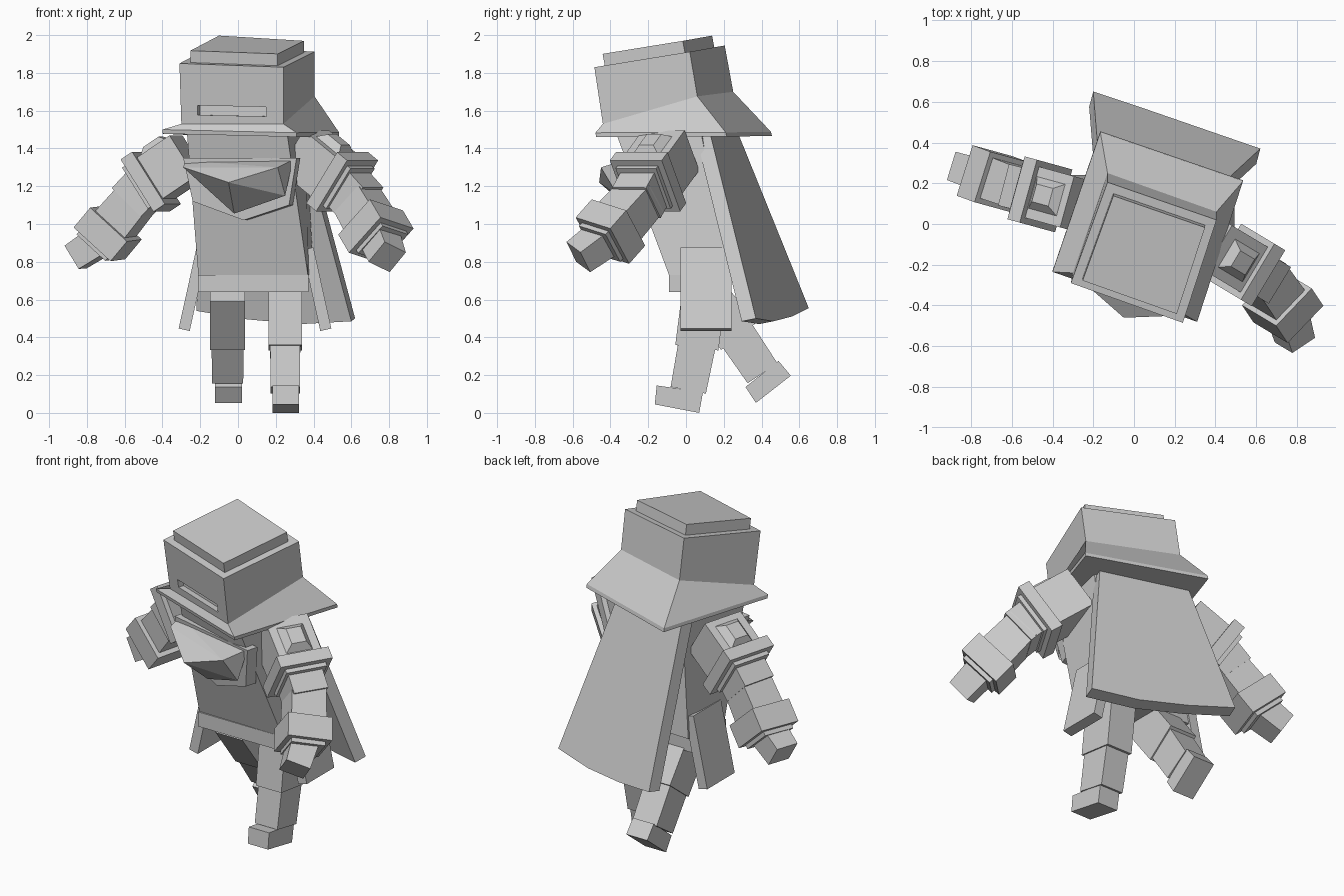
import bpy, bmesh
from mathutils import Vector as V

if "Cube" in bpy.data.objects:
    bpy.data.objects.remove(bpy.data.objects["Cube"])


def finish(name, bm):
    bmesh.ops.recalc_face_normals(bm, faces=bm.faces)
    mesh = bpy.data.meshes.new(name)
    bm.to_mesh(mesh)
    bm.free()
    ob = bpy.data.objects.new(name, mesh)
    bpy.context.collection.objects.link(ob)
    return ob


def loft(name, *rings):
    """Closed solid through rings with equal point counts."""
    bm = bmesh.new()
    vs = [[bm.verts.new(p) for p in r] for r in rings]
    n = len(vs[0])
    for a, b in zip(vs, vs[1:]):
        for i in range(n):
            j = (i + 1) % n
            bm.faces.new((a[i], a[j], b[j], b[i]))
    bm.faces.new(vs[0])
    bm.faces.new(vs[-1])
    return finish(name, bm)


def hull(name, pts):
    bm = bmesh.new()
    for p in pts:
        bm.verts.new(p)
    bmesh.ops.convex_hull(bm, input=bm.verts)
    return finish(name, bm)


def segment(name, p, q, a, b=None, ref=None):
    """Tapered box from p to q; a and b are (width, depth) at each end."""
    p, q = V(p), V(q)
    b = b or a
    axis = (q - p).normalized()
    side = V(ref) if ref else V((0, 0, 1)).cross(axis)
    side = (side - axis * side.dot(axis)).normalized()
    other = axis.cross(side)

    def ring(c, s):
        return [c + side * s[0] / 2 * i + other * s[1] / 2 * j
                for i, j in ((-1, -1), (1, -1), (1, 1), (-1, 1))]
    return loft(name, ring(p, a), ring(q, b))


def shifted(pts, d):
    return [V(p) + V(d) for p in pts]


# Head, turned and tipped forward
top = [(-.31, -.29, 1.85), (.24, -.485, 1.83), (.405, .02, 1.912), (-.13, .205, 1.945)]
base = [(-.30, -.24, 1.53), (.24, -.44, 1.53), (.405, .06, 1.676), (-.13, .25, 1.70)]
head = loft("head", base, top)

# Raised crown
mid = sum((V(p) for p in top), V()) / 4
inner = [mid + (V(p) - mid) * .84 for p in top]
loft("head_crown", shifted(inner, (0, .005, -.03)), shifted(inner, (0, -.012, .062)))

# Recessed eye slit
slit = segment("slit_cutter", (-.215, -.284, 1.602), (.15, -.416, 1.595), (.08, .05))
slit.hide_render = True
slit.hide_set(True)
cut = head.modifiers.new("slit", 'BOOLEAN')
cut.operation = 'DIFFERENCE'
cut.object = slit

# Flared hood brim with thin lip
brim = [(-.40, -.235, 1.50), (.31, -.48, 1.483), (.535, .21, 1.485), (-.165, .45, 1.488)]
loft("hood_brim", shifted(brim, (0, .005, -.022)), brim, base)

# Torso leaning forward and twisting
loft("torso",
     [(-.21, -.08, .73), (.37, -.09, .73), (.40, .23, .73), (-.19, .25, .73)],
     [(-.27, -.20, 1.48), (.26, -.37, 1.48), (.36, .08, 1.48), (-.15, .25, 1.48)])
segment("hips", (.08, .07, .64), (.08, .07, .73), (.585, .32), ref=(1, 0, 0))

# Kerchief panel and its folded, overhanging front
panel = [(-.29, -.21, 1.35), (.31, -.35, 1.35), (.27, -.31, 1.10),
         (.03, -.25, 1.02), (-.24, -.18, 1.12)]
loft("kerchief", panel, shifted(panel, (.02, .07, 0)))
hull("kerchief_fold", [(-.29, -.25, 1.30), (-.05, -.46, 1.22), (.21, -.45, 1.30),
                       (-.02, -.27, 1.055), (.25, -.36, 1.15),
                       (-.28, -.17, 1.335), (.29, -.32, 1.34)])

# Cape
cape = [(.36, .13, 1.47), (-.17, .28, 1.47), (-.20, .65, .555), (.07, .56, .51),
        (.35, .463, .485), (.62, .37, .50)]
loft("cape", cape, shifted(cape, (-.02, -.075, -.015)))

# Coat side flaps
for name, s in (("left_flap", -1), ("right_flap", 1)):
    segment(name, (.09 + s * .28, .105, .87), (.09 + s * .375, .105, .44),
            (.06, .27), ref=(1, 0, 0))

# Arms: shoulder, band, elbow, glove, hand, tip
arms = {
    "left": [(-.26, .09, 1.36), (-.46, .145, 1.225), (-.54, .165, 1.13),
             (-.69, .22, .95), (-.79, .255, .87), (-.86, .275, .825)],
    "right": [(.35, -.08, 1.39), (.55, -.20, 1.225), (.63, -.25, 1.13),
              (.73, -.40, .96), (.765, -.49, .885), (.79, -.57, .825)],
}
for side, pts in arms.items():
    s, b, e, g, h, t = [V(p) for p in pts]
    up = (b - s).normalized()
    fore = (g - e).normalized()
    # One shared roll direction keeps the boxes of an arm aligned
    roll = V((0, 0, 1)).cross(up)

    def part(name, p, q, a, b=None):
        segment(side + name, p, q, a, b, roll)
    part("_upper_arm", s, b, (.26, .26))
    part("_arm_band", b - up * .035, b + up * .04, (.32, .33))
    part("_arm_band_rim", b + up * .03, b + up * .065, (.25, .26))
    part("_elbow", b, e + up * .03, (.21, .22))
    part("_forearm", e - fore * .04, g, (.20, .20), (.21, .22))
    part("_glove_cuff", g - fore * .07, g + fore * .07, (.26, .27))
    part("_glove_rim", g + fore * .06, g + fore * .095, (.20, .21))
    part("_hand", g + fore * .04, t, (.16, .16), (.145, .145))
    # Pyramid stud on the outer shoulder
    n = V((0, 0, 1)) - up * up.z
    n.normalize()
    c = s.lerp(b, .5)
    segment(side + "_shoulder_stud", c + n * .125, c + n * .17, (.18, .17), (.10, .09), ref=up)

# Legs: hip, knee, ankle, width
legs = {
    "right": [(.25, .10, .68), (.25, .06, .365), (.25, .012, .12), .175],
    "left": [(-.055, .08, .66), (-.055, .265, .42), (-.055, .405, .21), .185],
}
for side, (hip, knee, ankle, w) in legs.items():
    d = (V(knee) - V(hip)).normalized() * .02
    segment(side + "_thigh", hip, V(knee) + d, (w, .23), ref=(1, 0, 0))
    segment(side + "_shin", V(knee) - d, ankle, (w - .015, .20), (w - .02, .19), ref=(1, 0, 0))

# Feet
loft("right_foot", *[[(x, -.155, .145), (x, .09, .11), (x, .07, 0), (x, -.165, .045)]
                     for x in (.183, .322)])
loft("left_foot", *[[(x, .315, .137), (x, .49, .275), (x, .555, .197), (x, .37, .053)]
                    for x in (-.122, .022)])
